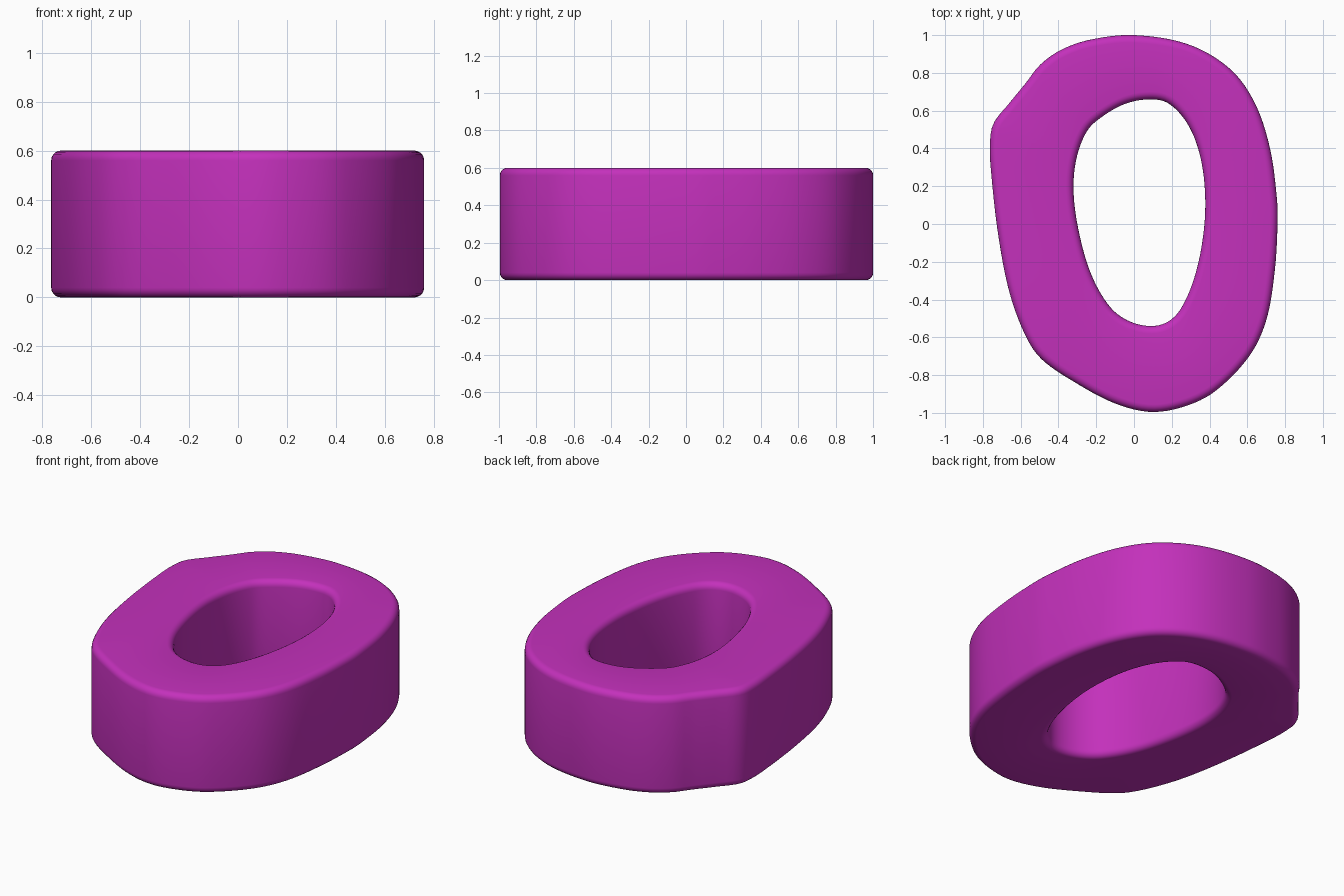
import bpy, bmesh, math
from mathutils import Vector
from mathutils.geometry import interpolate_bezier

if "Cube" in bpy.data.objects:
    bpy.data.objects.remove(bpy.data.objects["Cube"])

H, R, N, SEG = 0.6, 0.04, 160, 5   # height, edge radius, samples round, bevel steps

# Outlines of the walls, clockwise from the top
outer = [(0, 1), (.29, .95), (.51, .82), (.64, .64), (.72, .40), (.757, .13), (.76, 0),
         (.745, -.25), (.70, -.51), (.61, -.70), (.43, -.885), (.27, -.965), (.09, -.995),
         (-.10, -.95), (-.31, -.84), (-.49, -.715), (-.575, -.59), (-.66, -.36),
         (-.72, -.05), (-.757, .28), (-.763, .42), (-.745, .53), (-.66, .64),
         (-.57, .75), (-.50, .84), (-.39, .92), (-.235, .975)]
inner = [(.08, .66), (.18, .64), (.28, .535), (.345, .38), (.375, .185), (.37, -.03),
         (.325, -.265), (.25, -.445), (.175, -.52), (.08, -.54), (-.035, -.51),
         (-.13, -.435), (-.225, -.27), (-.29, -.05), (-.32, .17), (-.305, .345),
         (-.25, .49), (-.18, .56), (-.05, .635)]


def smooth_loop(pts):
    """Smooth closed spline through pts, resampled to N even steps, with outward normals."""
    p = [Vector(q) for q in pts]
    n, dense = len(p), []
    for i in range(n):
        a, b, c, d = p[i - 1], p[i], p[(i + 1) % n], p[(i + 2) % n]
        length = (c - b).length / 3
        h1, h2 = b + (c - a).normalized() * length, c - (d - b).normalized() * length
        dense += interpolate_bezier(b, h1, h2, c, 25)[:-1]
    dense.append(dense[0])
    dist = [0]
    for u, v in zip(dense, dense[1:]):
        dist.append(dist[-1] + (v - u).length)
    out, j = [], 0
    for k in range(N):
        t = dist[-1] * k / N
        while dist[j + 1] < t:
            j += 1
        out.append(dense[j].lerp(dense[j + 1], (t - dist[j]) / (dist[j + 1] - dist[j])))
    normals = []
    for k in range(N):
        d = (out[(k + 1) % N] - out[k - 1]).normalized()
        normals.append(Vector((-d.y, d.x)))
    return out, normals


# Rounded wall section: (inset from wall, height), bottom to top
arc = [i * math.pi / 2 / SEG for i in range(SEG + 1)]
section = [(R * (1 - math.sin(a)), R * (1 - math.cos(a))) for a in arc]
section += [(s, H - z) for s, z in reversed(section)]

# Sweep the section up the outside and down the hole
bm = bmesh.new()
rings = []
for pts, sign, prof in ((outer, -1, section), (inner, 1, section[::-1])):
    loop, nor = smooth_loop(pts)
    for s, z in prof:
        rings.append([bm.verts.new((*(q + m * s * sign), z)) for q, m in zip(loop, nor)])
for i, ring in enumerate(rings):
    nxt = rings[(i + 1) % len(rings)]
    for k in range(N):
        j = (k + 1) % N
        bm.faces.new((ring[k], ring[j], nxt[j], nxt[k]))
bmesh.ops.recalc_face_normals(bm, faces=bm.faces)
mesh = bpy.data.meshes.new("oval_ring")
bm.to_mesh(mesh)
bm.free()
ring_obj = bpy.data.objects.new("oval_ring", mesh)
bpy.context.collection.objects.link(ring_obj)

# Magenta finish, smooth shading
mat = bpy.data.materials.new("magenta")
mat.diffuse_color = (0.55, 0.03, 0.5, 1)
mat.use_nodes = True
mat.node_tree.nodes["Principled BSDF"].inputs["Base Color"].default_value = mat.diffuse_color
mesh.materials.append(mat)
bpy.context.view_layer.objects.active = ring_obj
ring_obj.select_set(True)
bpy.ops.object.shade_smooth_by_angle(angle=math.radians(30))
